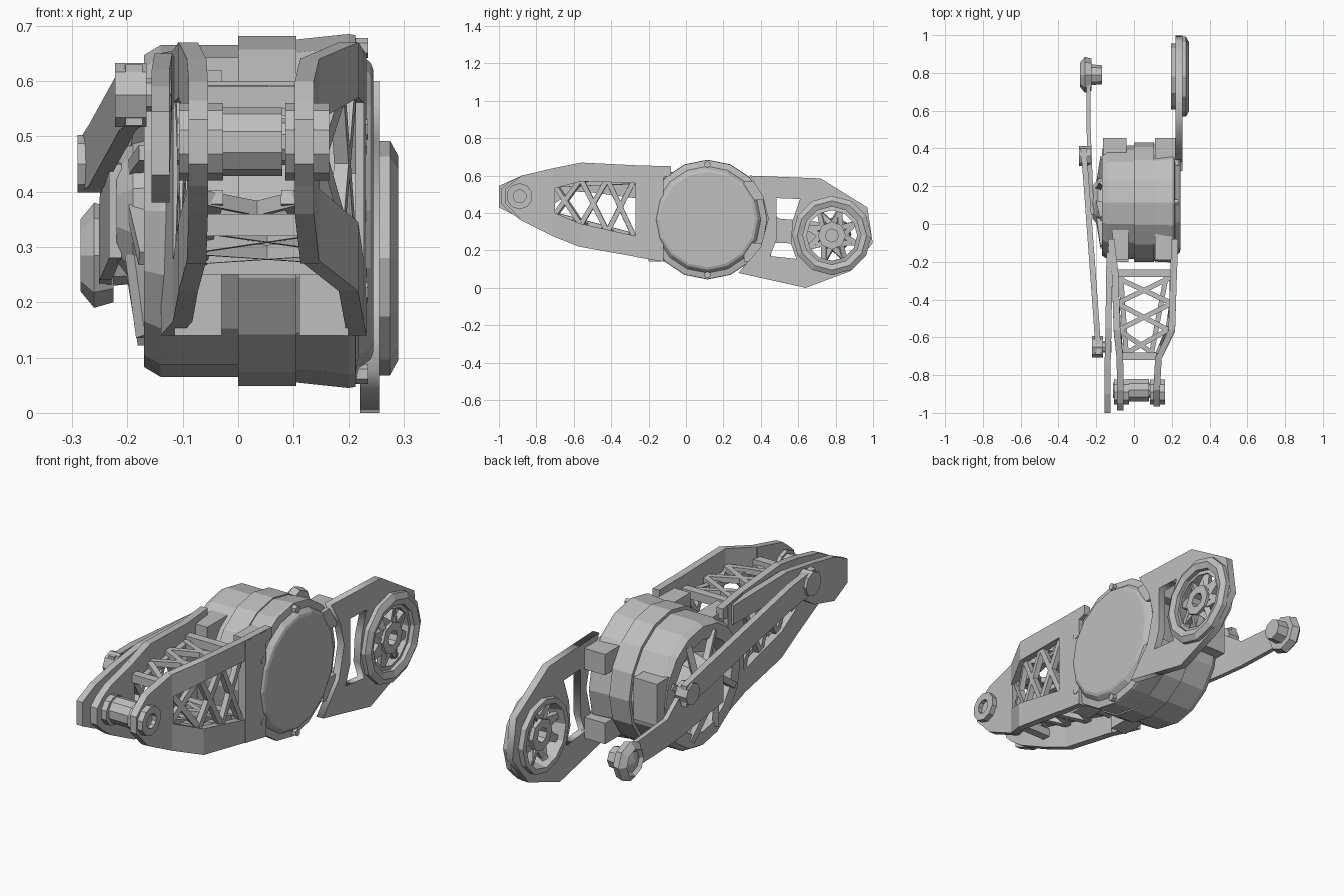
import bpy, bmesh, math
from mathutils import Vector, Matrix

cube = bpy.data.objects.get("Cube")
if cube:
    bpy.data.objects.remove(cube, do_unlink=True)

grey = bpy.data.materials.new("machined_grey")
grey.use_nodes = True
grey.diffuse_color = (0.52, 0.52, 0.52, 1)
grey.node_tree.nodes["Principled BSDF"].inputs["Base Color"].default_value = (0.52, 0.52, 0.52, 1)


def finish(name, bm):
    bmesh.ops.remove_doubles(bm, verts=bm.verts, dist=0.0005)
    bmesh.ops.recalc_face_normals(bm, faces=bm.faces)
    mesh = bpy.data.meshes.new(name)
    bm.to_mesh(mesh)
    bm.free()
    mesh.materials.append(grey)
    ob = bpy.data.objects.new(name, mesh)
    bpy.context.collection.objects.link(ob)
    return ob


def lathe(name, y, z, profile, steps, closed=False):
    """Revolve (x, radius) points about an axis along x."""
    bm = bmesh.new()
    vs = [bm.verts.new((x, y, z + r)) for x, r in profile]
    ends = vs[1:] + vs[:1] if closed else vs[1:]
    es = [bm.edges.new(pair) for pair in zip(vs, ends)]
    bmesh.ops.spin(bm, geom=vs + es, cent=(0, y, z), axis=(1, 0, 0),
                   angle=math.tau, steps=steps, use_duplicate=False)
    return finish(name, bm)


def disc(name, y, z, x0, x1, r, steps=10):
    return lathe(name, y, z, [(x0, 0), (x0, r), (x1, r), (x1, 0)], steps)


def ring(name, y, z, x0, x1, r_out, r_in, steps=12):
    return lathe(name, y, z, [(x0, r_in), (x0, r_out), (x1, r_out), (x1, r_in)], steps, True)


def loft(name, stations, thick):
    """Bar through (x, y, top, bottom) stations, thick across x."""
    bm = bmesh.new()
    h = thick / 2
    loops = [[bm.verts.new(c) for c in ((x - h, y, a), (x + h, y, a), (x + h, y, b), (x - h, y, b))]
             for x, y, a, b in stations]
    for p, q in zip(loops, loops[1:]):
        for i in range(4):
            j = (i + 1) % 4
            bm.faces.new((p[i], p[j], q[j], q[i]))
    bm.faces.new(loops[0])
    bm.faces.new(loops[-1])
    return finish(name, bm)


def box(name, x0, x1, y0, y1, z0, z1):
    return loft(name, [((x0 + x1) / 2, y0, z1, z0), ((x0 + x1) / 2, y1, z1, z0)], x1 - x0)


def struts(name, pairs, width):
    """Square bars between pairs of points."""
    bm = bmesh.new()
    for a, b in pairs:
        a, b = Vector(a), Vector(b)
        d = b - a
        m = Matrix.Translation((a + b) / 2) @ d.to_track_quat('Z', 'Y').to_matrix().to_4x4()
        bmesh.ops.create_cube(bm, size=1, matrix=m @ Matrix.Diagonal((width, width, d.length, 1)))
    return finish(name, bm)


def plate(name, x, thick, outlines):
    """Flat plate in the y-z plane; later outlines are holes."""
    cu = bpy.data.curves.new(name, 'CURVE')
    cu.dimensions, cu.fill_mode, cu.extrude = '2D', 'BOTH', thick / 2
    for pts in outlines:
        sp = cu.splines.new('POLY')
        sp.points.add(len(pts) - 1)
        for p, (y, z) in zip(sp.points, pts):
            p.co = (y, z, 0, 1)
        sp.use_cyclic_u = True
    ob = bpy.data.objects.new(name, cu)
    bpy.context.collection.objects.link(ob)
    ob.matrix_world = Matrix(((0, 0, 1, x), (1, 0, 0, 0), (0, 1, 0, 0), (0, 0, 0, 1)))
    bpy.ops.object.select_all(action='DESELECT')
    ob.select_set(True)
    bpy.context.view_layer.objects.active = ob
    bpy.ops.object.convert(target='MESH')
    ob.data.materials.clear()
    ob.data.materials.append(grey)
    return ob


def polar(x, y, z, r, a):
    return (x, y + r * math.cos(a), z + r * math.sin(a))


# Motor drum: stepped housing hollow on the right, domed cover on the left
DY, DZ = 0.115, 0.365
lathe("drum_housing", DY, DZ, [(-0.12, 0), (-0.12, 0.20), (-0.17, 0.22), (-0.17, 0.282), (-0.14, 0.30),
                               (0, 0.30), (0, 0.316), (0.105, 0.316), (0.105, 0.31), (0.20, 0.32),
                               (0.212, 0.318), (0.218, 0.285), (0.240, 0.268), (0.245, 0.255), (0.245, 0)], 16)
lathe("drum_hub", DY, DZ, [(-0.11, 0.15), (-0.19, 0.13), (-0.22, 0.09), (-0.22, 0)], 10)
turns = [math.tau * i / 8 for i in range(8)]
struts("hub_ribs", [(polar(-0.185, DY, DZ, 0.11, a), polar(-0.165, DY, DZ, 0.25, a + 0.35)) for a in turns], 0.028)
for i in range(6):
    _, y, z = polar(0, DY, DZ, 0.295, math.tau * (i + 0.5) / 6)
    disc(f"rim_bolt_{i}", y, z, 0.21, 0.235, 0.018, 6)

# Mounting lugs around the drum
for side, x0, x1 in (("right", -0.115, -0.03), ("left", 0.11, 0.20)):
    box(f"front_lug_lower_{side}", x0, x1, -0.20, -0.02, 0.14, 0.25)
    box(f"front_lug_upper_{side}", x0, x1, -0.19, -0.03, 0.50, 0.62)
box("rear_lug_right", -0.165, -0.04, 0.34, 0.455, 0.30, 0.50)
for k, z in enumerate((0.14, 0.47)):
    box(f"rear_lug_left_{k}", 0.11, 0.235, 0.31, 0.455, z, z + 0.10)

# Front fork: two framed side plates of web, rails and head
bends = {"left": (0.215, 0.21, 0.20, 0.13, 0.12, -0.965), "right": (-0.122, -0.10, -0.09, -0.075, -0.072, -0.988)}
for side, (xa, xb, xc, xd, xe, tip) in bends.items():
    loft(f"fork_web_{side}", [(xa, -0.12, 0.645, 0.14), (xb, -0.27, 0.65, 0.165)], 0.035)
    loft(f"fork_top_rail_{side}", [(xa, -0.08, 0.65, 0.60), (xb, -0.26, 0.655, 0.56),
                                   (xc, -0.56, 0.67, 0.57), (xd, -0.71, 0.64, 0.53)], 0.035)
    loft(f"fork_bottom_rail_{side}", [(xb, -0.26, 0.275, 0.165), (xc, -0.57, 0.345, 0.22),
                                      (xd, -0.71, 0.405, 0.275)], 0.035)
    loft(f"fork_head_{side}", [(xd, -0.70, 0.642, 0.27), (xe, -0.88, 0.60, 0.36),
                               (xe, tip + 0.04, 0.565, 0.41), (xe, tip, 0.53, 0.45)], 0.035)
    ring(f"pin_washer_{side}", -0.89, 0.49, xe - 0.035, xe + 0.045, 0.07, 0.035, 10)

# Lattice between and inside the fork plates
ys = [-0.28, -0.42, -0.56, -0.70]
lo, hi = (0.28, 0.30, 0.34, 0.39), (0.57, 0.58, 0.58, 0.55)
lx, rx = (0.20, 0.20, 0.18, 0.12), (-0.10, -0.09, -0.08, -0.07)
side_bars, cross_bars = [], []
for i in range(3):
    for xs in (lx, rx):
        side_bars += [((xs[i], ys[i], lo[i]), (xs[i + 1], ys[i + 1], hi[i + 1])),
                      ((xs[i], ys[i], hi[i]), (xs[i + 1], ys[i + 1], lo[i + 1]))]
    for zs in (lo, hi):
        cross_bars += [((lx[i], ys[i], zs[i]), (rx[i + 1], ys[i + 1], zs[i + 1])),
                       ((rx[i], ys[i], zs[i]), (lx[i + 1], ys[i + 1], zs[i + 1]))]
for xs in (lx, rx):
    for zs in (lo, hi):
        inset = 0.03 if xs is rx else -0.03
        cross_bars.append(((xs[0] + inset, ys[0], zs[0]), (xs[3] + inset, ys[3], zs[3])))
struts("side_lattice", side_bars, 0.026)
struts("cross_lattice", cross_bars, 0.026)
for k, (y, z) in enumerate(((-0.70, 0.32), (-0.70, 0.55), (-0.26, 0.56), (-0.26, 0.25))):
    box(f"fork_tie_{k}", -0.08 if y < -0.5 else -0.10, 0.12 if y < -0.5 else 0.20,
        y - 0.02, y + 0.02, z, z + 0.04)

# Front axle with roller
disc("axle_roller", -0.88, 0.49, -0.04, 0.08, 0.062, 10)
disc("axle_pin", -0.88, 0.49, -0.11, 0.145, 0.042, 10)

# Outer beam beside the right fork plate
loft("outer_beam", [(-0.13, -0.15, 0.64, 0.55), (-0.135, -0.55, 0.65, 0.55), (-0.14, -0.75, 0.62, 0.42),
                    (-0.14, -0.90, 0.59, 0.38), (-0.14, -1.0, 0.545, 0.43)], 0.032)

# Push rod with end joints
loft("push_rod", [(-0.268, 0.40, 0.50, 0.40), (-0.255, 0.25, 0.52, 0.41), (-0.20, -0.50, 0.62, 0.51),
                  (-0.188, -0.69, 0.63, 0.52)], 0.03)
disc("push_rod_front_joint", -0.65, 0.575, -0.222, -0.165, 0.058, 8)
disc("push_rod_front_pin", -0.65, 0.575, -0.17, -0.12, 0.03, 8)
disc("push_rod_rear_joint", 0.36, 0.45, -0.29, -0.23, 0.052, 8)

# Rear crank link with small wheel
loft("crank_link", [(-0.222, 0.05, 0.45, 0.28), (-0.235, 0.36, 0.47, 0.25), (-0.24, 0.50, 0.37, 0.24),
                    (-0.24, 0.80, 0.345, 0.23)], 0.022)
lathe("crank_wheel", 0.79, 0.285, [(-0.285, 0), (-0.27, 0.05), (-0.285, 0.065), (-0.26, 0.095),
                                   (-0.225, 0.085), (-0.225, 0.055), (-0.17, 0.05), (-0.17, 0)], 8)

# Rear arm plate with window and round opening
WY, WZ = 0.78, 0.28
plate("rear_arm", 0.238, 0.035, [
    [(0.34, 0.60), (0.72, 0.585), (0.97, 0.43), (0.998, 0.24), (0.88, 0.09), (0.64, 0.0),
     (0.28, 0.08), (0.40, 0.22), (0.44, 0.37), (0.41, 0.49)],
    [(0.485, 0.48), (0.61, 0.475), (0.57, 0.36), (0.56, 0.24), (0.59, 0.155), (0.45, 0.17), (0.485, 0.26)],
    [polar(0, WY, WZ, 0.165, math.tau * i / 12)[1:] for i in range(12)]])

# Rear wheel: outer ring, inner ring, hub and angled spokes
lathe("rear_wheel_rim", WY, WZ, [(0.25, 0.155), (0.25, 0.212), (0.275, 0.212), (0.29, 0.185), (0.28, 0.155)], 12, True)
lathe("rear_wheel_inner_ring", WY, WZ, [(0.195, 0.15), (0.195, 0.175), (0.255, 0.175), (0.265, 0.135)], 12, True)
ring("rear_wheel_hub", WY, WZ, 0.215, 0.275, 0.075, 0.035, 8)
spokes = []
for a in turns:
    for twist in (0.55, -0.35):
        spokes.append((polar(0.25, WY, WZ, 0.06, a), polar(0.235, WY, WZ, 0.16, a + twist)))
struts("rear_wheel_spokes", spokes, 0.028)
